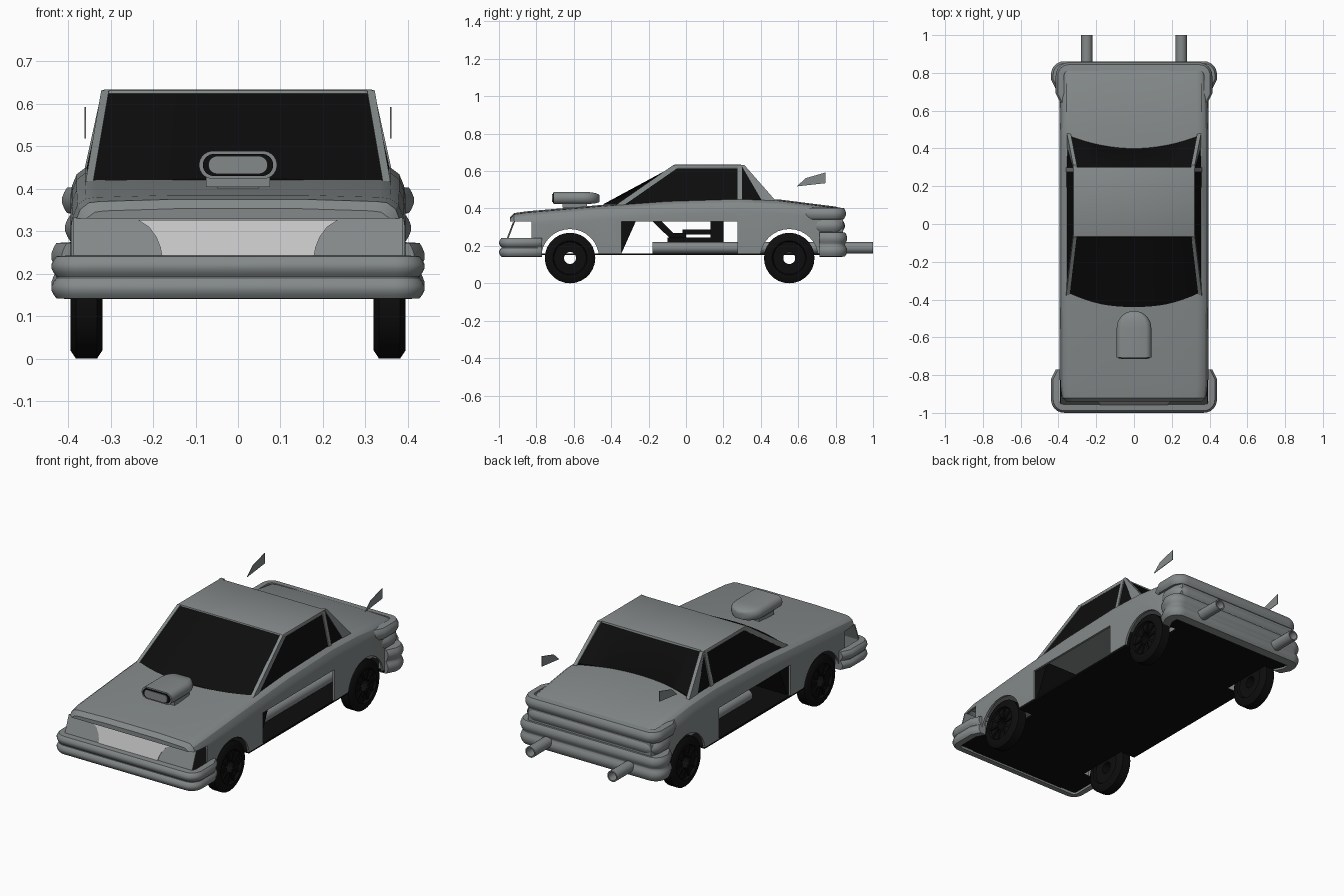
import bpy, bmesh, math
from mathutils import Vector

if "Cube" in bpy.data.objects:
    bpy.data.objects.remove(bpy.data.objects["Cube"], do_unlink=True)


def material(name, rgb):
    m = bpy.data.materials.new(name)
    m.use_nodes = True
    m.diffuse_color = (*rgb, 1)
    m.node_tree.nodes["Principled BSDF"].inputs["Base Color"].default_value = (*rgb, 1)
    return m


GREY = material("body_grey", (0.23, 0.25, 0.25))
BLACK = material("black", (0.004, 0.004, 0.004))
LIGHT = material("grille_light_grey", (0.55, 0.55, 0.55))


# ---- helpers ----
def smooth(ob, angle=35):
    bpy.ops.object.select_all(action='DESELECT')
    ob.select_set(True)
    bpy.context.view_layer.objects.active = ob
    bpy.ops.object.shade_smooth_by_angle(angle=math.radians(angle))


def loft(name, rings, mat, ring_closed=True, loop=False, caps=True, soft=True):
    """Skin a list of equally long point rings."""
    bm = bmesh.new()
    vs = [[bm.verts.new(p) for p in r] for r in rings]
    n, k = len(vs), len(vs[0])
    for i in range(n if loop else n - 1):
        a, b = vs[i], vs[(i + 1) % n]
        for j in range(k if ring_closed else k - 1):
            bm.faces.new((a[j], a[(j + 1) % k], b[(j + 1) % k], b[j]))
    if caps and not loop:
        bm.faces.new(vs[0])
        bm.faces.new(vs[-1])
    bmesh.ops.recalc_face_normals(bm, faces=bm.faces)
    me = bpy.data.meshes.new(name)
    bm.to_mesh(me)
    bm.free()
    ob = bpy.data.objects.new(name, me)
    bpy.context.collection.objects.link(ob)
    me.materials.append(mat)
    if soft:
        smooth(ob)
    return ob


def box(name, x0, x1, y0, y1, z0, z1, mat):
    return loft(name, [[(x0, y0, z), (x1, y0, z), (x1, y1, z), (x0, y1, z)]
                       for z in (z0, z1)], mat, soft=False)


def plate(name, pts, offset, mat):
    """Flat polygon thickened along an offset vector."""
    pts = [Vector(p) for p in pts]
    return loft(name, [pts, [p + Vector(offset) for p in pts]], mat, soft=False)


def lathe(name, profile, centre, axis, mat, seg=28):
    """Spin a closed (along, radius) profile about the x or y axis."""
    rings = []
    for i in range(seg):
        t = 2 * math.pi * i / seg
        c, s = math.cos(t), math.sin(t)
        rings.append([Vector(centre) + (Vector((a, r * c, r * s)) if axis == 'x'
                                        else Vector((r * c, a, r * s))) for a, r in profile])
    return loft(name, rings, mat, loop=True)


def modify(ob, kind, **settings):
    m = ob.modifiers.new(kind, kind)
    for key, v in settings.items():
        setattr(m, key, v)
    bpy.context.view_layer.objects.active = ob
    bpy.ops.object.modifier_apply(modifier=m.name)


# ---- body shell: lofted cross-sections along the length ----
stations = [(-.94, .372, .348), (-.92, .386, .37), (-.85, .393, .38), (-.44, .395, .415),
            (-.1, .395, .44), (.28, .395, .452), (.5, .395, .443), (.8, .39, .405), (.84, .375, .39)]
rings = []
for y, w, zt in stations:
    half = [(w, .16), (w, zt - .07), (w - .004, zt - .045), (w - .015, zt - .018),
            (w - .035, zt - .003), (w - .06, zt), (w * .4, zt + .005)]
    rings.append([(x, y, z) for x, z in half] + [(-x, y, z) for x, z in reversed(half)])
body = loft("body_shell", rings, GREY, ring_closed=False, soft=False)
modify(body, 'SOLIDIFY', thickness=.012, offset=-1)

# openings: wheel arches, doors and nose corners
AXLES = (-.62, .552)
cutters = [box("door_cutter", -.6, .6, -.345, .275, .1, .33, GREY),
           box("nose_cutter", -.6, .6, -1.1, -.825, .1, .33, GREY)]
for ay in AXLES:
    arch = [(ay + .155 * math.cos(i * math.pi / 16), .135 + .155 * math.sin(i * math.pi / 16))
            for i in range(32)]
    cutters.append(loft("arch_cutter", [[(x, y, z) for y, z in arch] for x in (-.6, .6)],
                        GREY, soft=False))
for c in cutters:
    modify(body, 'BOOLEAN', operation='DIFFERENCE', solver='EXACT', object=c)
    bpy.data.objects.remove(c, do_unlink=True)
smooth(body, 30)

# ---- floor pan with wheel notches ----
box("floor_centre", -.30, .30, -.955, .835, .15, .16, BLACK)
for s, side in ((1, "left"), (-1, "right")):
    for y0, y1 in ((-.95, -.775), (-.465, .397), (.707, .83)):
        box("floor_side_" + side, *sorted((s * .30, s * .392)), y0, y1, .15, .16, BLACK)


# ---- wrap-around bumpers and tail ribs ----
def wrap(name, W, Y, yend, sign, profile, r=.07):
    half = lambda d: [(W + d - .025, yend), (W + d, yend + .05)] + [
        (W - r + (r + d) * math.cos(a), Y - r + (r + d) * math.sin(a))
        for a in (i * math.pi / 12 for i in range(7))]
    cols = []
    for d, z in profile:
        h = half(d)
        cols.append([(x, sign * y, z) for x, y in h] + [(-x, sign * y, z) for x, y in reversed(h)])
    return loft(name, list(zip(*cols)), GREY)


def ribs(z0, z1, n, depth=.045):
    """Profile of n rounded bulges, closed on the inside."""
    h = (z1 - z0) / n
    pts = [(-depth, z0)]
    for i in range(n):
        pts += [(-.014 * (1 - math.sin(math.pi * f)), z0 + h * (i + f)) for f in (.04, .2, .4, .6, .8, .96)]
    return pts + [(-depth, z1)]


wrap("front_bumper", .44, 1.0, .77, -1, ribs(.14, .243, 2))
wrap("rear_bumper", .44, .862, .715, 1, ribs(.14, .275, 2, .06))
wrap("tail_rib_lower", .408, .85, .675, 1, ribs(.275, .34, 1))
wrap("tail_rib_upper", .415, .856, .64, 1, ribs(.34, .405, 1))

# ---- sloping nose panel with light grille ----
ny = lambda z: -.92 - (.33 - z) * .39
plate("nose_panel", [(x, ny(z), z) for x, z in ((-.388, .235), (.388, .235), (.388, .332), (-.388, .332))],
      (0, .006, 0), GREY)
edge = [(.178, .235), (.183, .262), (.193, .287), (.21, .31), (.235, .326)]
grille = edge + [(-x, z) for x, z in reversed(edge)]
plate("grille", [(x, ny(z) - .004, z) for x, z in grille], (0, .004, 0), LIGHT)

# ---- cabin ----
roof = box("roof", -.322, .322, -.068, .302, .612, .634, GREY)
modify(roof, 'BEVEL', width=.008, segments=2)
smooth(roof)
us = [i / 8 - 1 for i in range(17)]


def glass(name, top, bottom):
    rows = [[Vector(top(u)) for u in us], [Vector(bottom(u)) for u in us]]
    rows += [[p - Vector((0, 0, .008)) for p in r] for r in reversed(rows)]
    loft(name, rows, BLACK, ring_closed=False, loop=True, caps=False)


glass("windshield", lambda u: (.31 * u, -.062, .628),
      lambda u: (.348 * u, -.44 + .06 * u * u, .424 - .014 * u * u))
glass("rear_window", lambda u: (.308 * u, .298, .628),
      lambda u: (.338 * u, .40 + .065 * u * u, .452))
for s, side in ((1, "left"), (-1, "right")):
    def panel(name, pts, thick, mat):
        plate(name + "_" + side, [(s * x, y, z) for x, y, z in pts], (-s * thick, 0, 0), mat)
    panel("door_window", [(.357, -.37, .405), (.318, -.06, .62), (.318, .28, .62), (.36, .28, .435)], .008, BLACK)
    panel("quarter_window", [(.317, .295, .62), (.317, .312, .62), (.354, .42, .435), (.358, .295, .435)], .008, BLACK)
    panel("front_pillar", [(.361, -.395, .405), (.322, -.068, .632), (.322, -.04, .62), (.361, -.35, .405)], .018, GREY)
    panel("middle_pillar", [(.322, .275, .625), (.322, .30, .625), (.364, .30, .435), (.364, .275, .435)], .014, GREY)
    panel("rear_pillar", [(.322, .295, .632), (.322, .312, .632), (.356, .485, .435), (.356, .41, .435)], .02, GREY)
    # floating tail fins
    panel("tail_fin", [(.361, .592, .518), (.361, .64, .562), (.361, .745, .592), (.361, .745, .535)], .003, GREY)

    # ---- exhaust pipes ----
    lathe("exhaust_pipe_" + side, [(-.18, .03), (1.0, .03), (1.0, .023), (-.18, .023)],
          (s * .25, 0, .19), 'y', GREY, 20)

    # ---- seats ----
    x0, x1 = sorted((s * .07, s * .22))
    box("seat_base_" + side, x0, x1, -.10, .20, .16, .245, BLACK)
    box("seat_back_" + side, x0, x1, .13, .20, .245, .40, BLACK)
    box("seat_arm_" + side, x0, x0 + .03, -.02, .13, .262, .288, BLACK)

    # ---- wheels: tyre, dished disc with open hub, raised spokes ----
    for ay, end in zip(AXLES, ("front", "rear")):
        tag = end + "_" + side
        prof = [(-.038, .115), (-.025, .135), (.025, .135), (.038, .115), (.038, .092),
                (.026, .086), (.026, .032), (-.026, .032), (-.026, .086), (-.038, .092)]
        c = Vector((s * .357, ay, .135))
        lathe("wheel_" + tag, prof, c, 'x', BLACK)
        for i in range(10):
            t = 2 * math.pi * i / 10
            u, v = Vector((0, math.cos(t), math.sin(t))), Vector((0, -math.sin(t), math.cos(t))) * .006
            b = c + Vector((s * .025, 0, 0))
            plate("wheel_spoke_" + tag, [b + u * .033 - v, b + u * .088 - v, b + u * .088 + v, b + u * .033 + v],
                  (s * .008, 0, 0), BLACK)

# ---- dashboard and steering column ----
plate("dashboard", [(-.375, -.36, .16), (-.375, -.345, .16), (-.375, -.26, .35), (-.375, -.36, .35)],
      (.75, 0, 0), BLACK)
plate("steering_column", [(.13, -.21, .36), (.13, -.16, .36), (.13, -.07, .27), (.13, .0, .27),
                          (.13, .0, .245), (.13, -.09, .245)], (.03, 0, 0), BLACK)


# ---- hood scoop ----
def stadium(w, h, y, zc=.456):
    pts = []
    for i in range(24):
        a = 2 * math.pi * (i + .5) / 24
        pts.append(((w - h) * (1 if math.cos(a) > 0 else -1) + h * math.cos(a), y, zc + h * math.sin(a)))
    return pts


rings = [stadium(.092, .033, -.708), stadium(.092, .033, -.55)]
for f in (.3, .55, .75, .9, .98):
    k = math.sqrt(1 - f * f)
    rings.append([(x * k, y, .45 + (z - .45) * (.45 + .55 * k)) for x, y, z in stadium(.092, .033, -.55 + .09 * f)])
loft("scoop_body", rings, GREY)
plate("scoop_mouth", stadium(.083, .026, -.712), (0, .006, 0), BLACK)
plate("scoop_flap", stadium(.07, .021, -.716), (0, .006, 0), GREY)
box("scoop_base", -.075, .075, -.66, -.53, .404, .426, GREY)
for y in (-.64, -.56):
    box("scoop_foot", -.05, .05, y - .015, y + .015, .375, .406, GREY)
